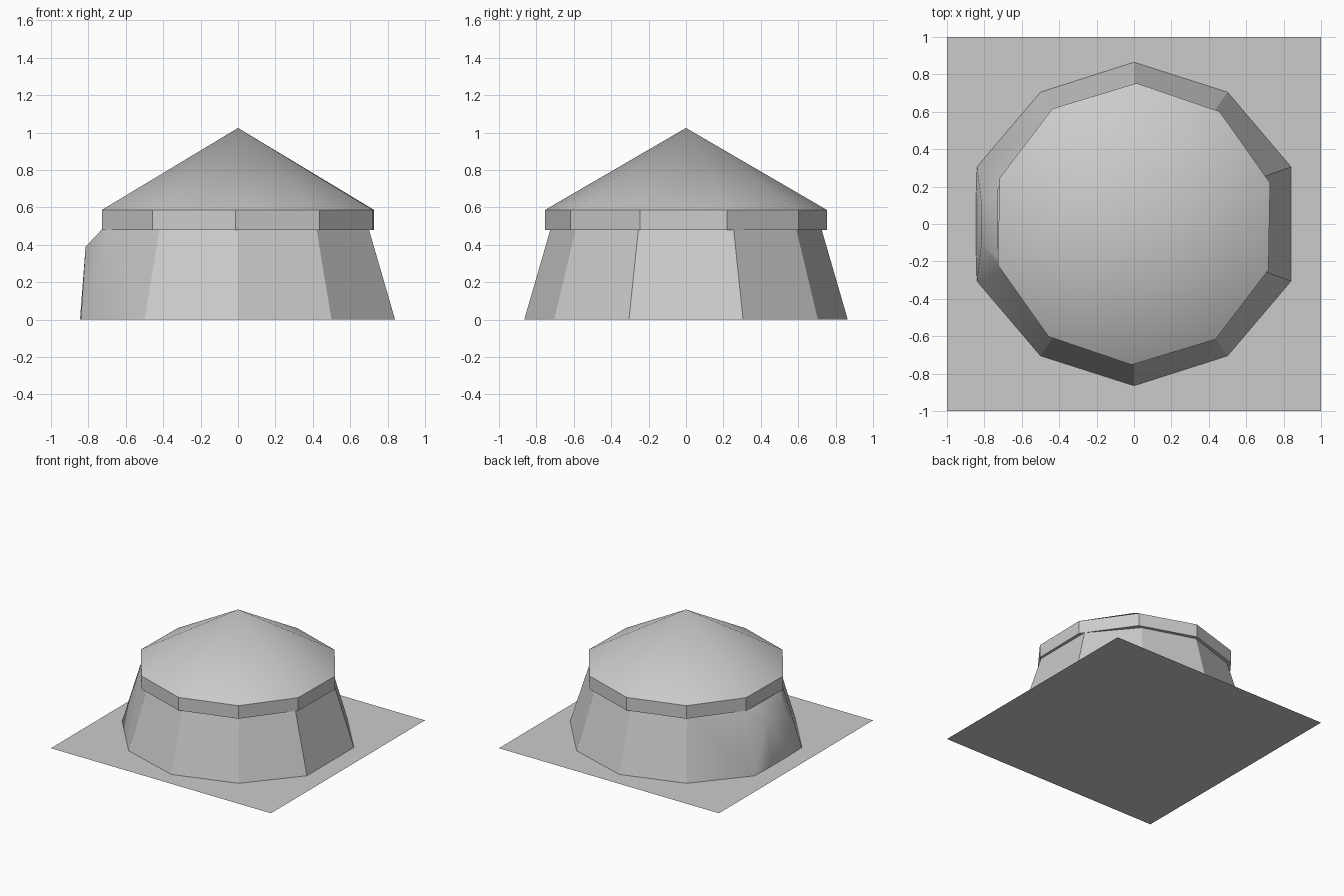
import bpy, bmesh, math
from mathutils import Vector

cube = bpy.data.objects.get("Cube")
if cube:
    bpy.data.objects.remove(cube, do_unlink=True)

GREY = (0.6, 0.6, 0.6, 1)
plaster = bpy.data.materials.new("pale_grey_plaster")
plaster.use_nodes = True
plaster.diffuse_color = GREY
bsdf = next(n for n in plaster.node_tree.nodes if n.type == 'BSDF_PRINCIPLED')
bsdf.inputs["Base Color"].default_value = GREY

SIDES = 10


def finish(name, bm, recalc=True):
    """Turn a bmesh into a named, shaded object."""
    bmesh.ops.remove_doubles(bm, verts=bm.verts, dist=0.0005)
    if recalc:
        bmesh.ops.recalc_face_normals(bm, faces=bm.faces)
    mesh = bpy.data.meshes.new(name)
    bm.to_mesh(mesh)
    bm.free()
    mesh.materials.append(plaster)
    obj = bpy.data.objects.new(name, mesh)
    bpy.context.collection.objects.link(obj)
    bpy.ops.object.select_all(action='DESELECT')
    obj.select_set(True)
    bpy.context.view_layer.objects.active = obj
    bpy.ops.object.shade_smooth_by_angle(angle=math.radians(30))
    return obj


def mirrored_ring(quarter, z):
    """Ten-sided ring from the back point and two right-hand corners."""
    back, mid, side = quarter
    half = [back, mid, side, (side[0], -side[1]), (mid[0], -mid[1]), (back[0], -back[1])]
    other = [(-x, y) for x, y in reversed(half[1:-1])]
    return [Vector((x, y, z)) for x, y in half + other]


def round_ring(radius, z, turn):
    return [Vector((radius * 1.01 * math.sin(a), radius * math.cos(a), z))
            for a in (turn + i * math.tau / SIDES for i in range(SIDES))]


def face(bm, points):
    bm.faces.new([bm.verts.new(p) for p in points])


# Ground slab
bm = bmesh.new()
bmesh.ops.create_grid(bm, x_segments=1, y_segments=1, size=1)
finish("ground", bm, recalc=False)

# Tapered walls, with the left-out side replaced by the doorway
low = mirrored_ring([(0, 0.865), (0.5, 0.705), (0.84, 0.305)], 0)
high = mirrored_ring([(0, 0.725), (0.42, 0.59), (0.70, 0.255)], 0.482)
DOOR_SIDE = 7
bm = bmesh.new()
for i in range(SIDES):
    j = (i + 1) % SIDES
    if i != DOOR_SIDE:
        face(bm, [low[i], low[j], high[j], high[i]])

# Doorway: flat door, flared side panels and a small sloping porch roof
door_low, door_high, porch_top = [], [], []
for s, corner in ((-1, DOOR_SIDE), (1, DOOR_SIDE + 1)):
    b = Vector((-0.845, s * 0.105, 0))
    c = Vector((-0.815, s * 0.105, 0.39))
    d = Vector((-0.728, s * 0.18, 0.482))
    face(bm, [low[corner], b, c])
    face(bm, [low[corner], c, high[corner]])
    face(bm, [c, d, high[corner]])
    door_low.append(b)
    door_high.append(c)
    porch_top.append(d)
face(bm, door_low + door_high[::-1])
face(bm, door_high + porch_top[::-1])
finish("walls_and_doorway", bm)

# Roof: shallow cone over a straight eave band, closed underneath
turn = math.radians(1)
eave_low = round_ring(0.753, 0.48, turn)
eave_high = round_ring(0.753, 0.587, turn)
apex = Vector((0, 0, 1.025))
bm = bmesh.new()
for i in range(SIDES):
    j = (i + 1) % SIDES
    face(bm, [eave_low[i], eave_low[j], eave_high[j], eave_high[i]])
    face(bm, [eave_high[i], eave_high[j], apex])
face(bm, eave_low)
finish("roof", bm)
